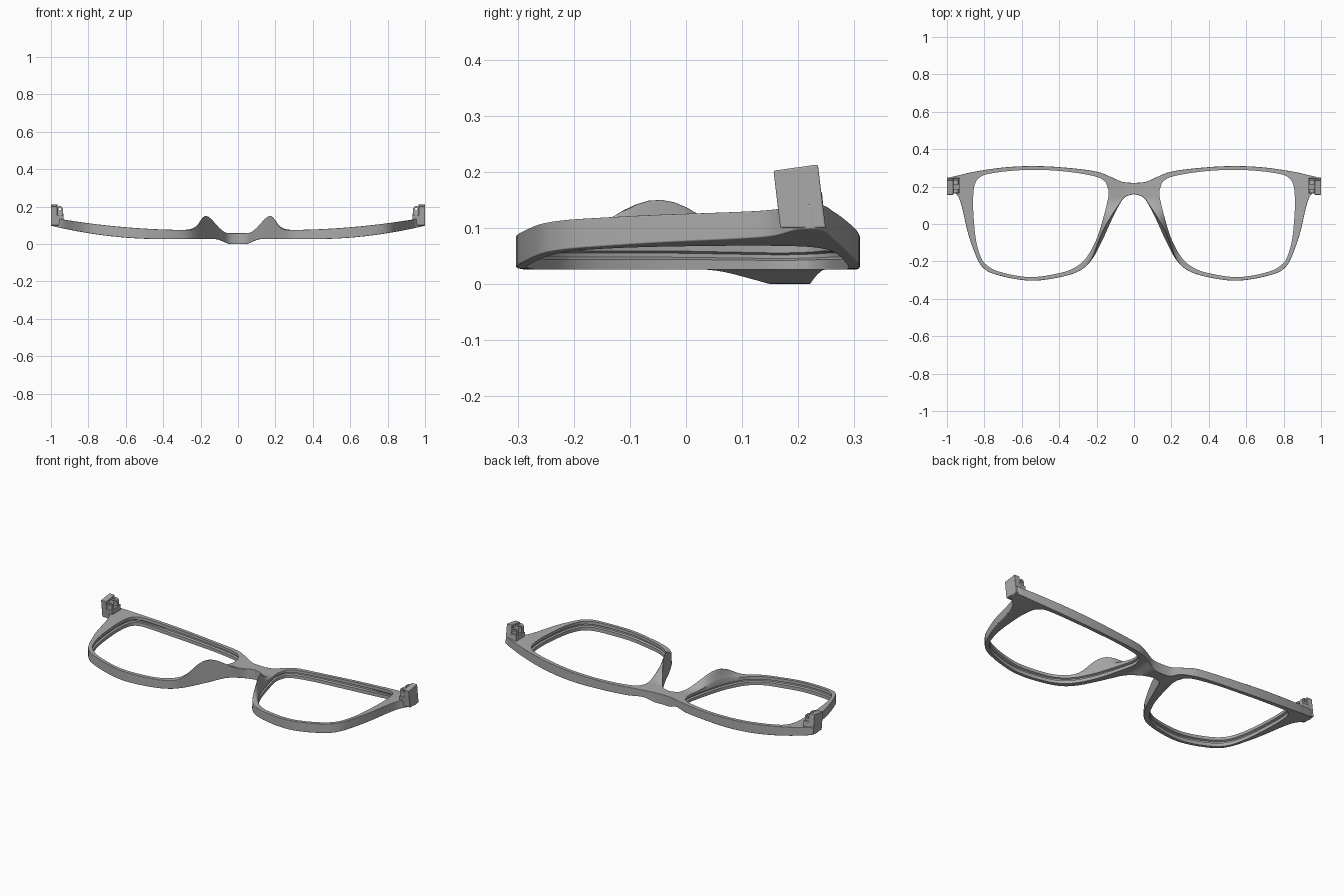
import bpy, bmesh, math
from mathutils import Vector

cube = bpy.data.objects.get("Cube")
if cube:
    bpy.data.objects.remove(cube)

GREY = (0.4, 0.4, 0.4, 1)
grey = bpy.data.materials.new("frame_grey")
grey.use_nodes = True
grey.diffuse_color = GREY
grey.node_tree.nodes["Principled BSDF"].inputs["Base Color"].default_value = GREY


def finish(name, bm, angle=40):
    """Turn a bmesh into a named, shaded object."""
    bmesh.ops.recalc_face_normals(bm, faces=bm.faces)
    mesh = bpy.data.meshes.new(name)
    bm.to_mesh(mesh)
    bm.free()
    mesh.materials.append(grey)
    obj = bpy.data.objects.new(name, mesh)
    bpy.context.collection.objects.link(obj)
    bpy.ops.object.select_all(action='DESELECT')
    bpy.context.view_layer.objects.active = obj
    obj.select_set(True)
    bpy.ops.object.shade_smooth_by_angle(angle=math.radians(angle))
    return obj


def mirror(obj):
    mod = obj.modifiers.new("mirror", 'MIRROR')
    mod.use_clip = True
    mod.merge_threshold = 0.0005


def bevel(obj, width, method):
    mod = obj.modifiers.new("bevel", 'BEVEL')
    mod.width = width
    mod.segments = 3
    mod.limit_method = method


def smoothstep(a, b, x):
    t = min(1, max(0, (x - a) / (b - a)))
    return t * t * (3 - 2 * t)


def catmull(points, steps):
    """Smooth open path through the points."""
    p = [points[0]] + points + [points[-1]]
    path = []
    for a, b, c, d in zip(p, p[1:], p[2:], p[3:]):
        for k in range(steps):
            t = k / steps
            path.append((2 * b + (c - a) * t + (2 * a - 5 * b + 4 * c - d) * t ** 2
                         + (3 * b - a - 3 * c + d) * t ** 3) / 2)
    return path + [points[-1]]


# Paired outline points: outer x, y and lens opening x, y
PAIRS = [
    (0, .22, .136, .18), (.06, .225, .143, .2), (.12, .25, .157, .228),
    (.2, .28, .21, .255), (.35, .3, .36, .28), (.53, .31, .53, .29),
    (.7, .302, .68, .282), (.85, .28, .79, .265), (.93, .262, .83, .245),
    (.992, .243, .85, .215), (.995, .2, .857, .18), (.945, .155, .86, .14),
    (.92, .09, .86, .08), (.89, -.04, .85, -.05), (.857, -.14, .832, -.14),
    (.815, -.225, .798, -.21), (.74, -.27, .72, -.255), (.56, -.303, .56, -.284),
    (.4, -.285, .41, -.265), (.29, -.25, .32, -.235), (.225, -.19, .255, -.18),
    (.17, -.09, .2, -.08), (.12, .02, .165, .03), (.085, .09, .147, .1),
    (.05, .142, .138, .14), (0, .16, .136, .16)]


# Curved front and back surfaces of the frame
def bottom_z(x):
    return .026 * smoothstep(.04, .12, x) + .2 * max(0, x - .4) ** 2


def top_z(x):
    return .058 + .017 * smoothstep(.03, .2, x) + .12 * max(0, x - .25) ** 2


def pad_height(x, y):
    d = abs(y + .045) / .19
    return .08 * math.cos(d * math.pi / 2) ** 2 if d < 1 and x < .4 else 0


# Eye rim, bridge and end piece as one swept section
samples = catmull([Vector(p) for p in PAIRS], 5)
first, last = samples[0], samples[-1]
samples += [last.lerp(first, k / 4) for k in range(1, 4)]
ROWS = 8
bm = bmesh.new()
weight = bm.edges.layers.float.new("bevel_weight_edge")
sections = []
for s in samples:
    outer = Vector((max(0, s[0]), s[1]))
    inner = Vector((s[2], s[3]))
    out_dir = (outer - inner).normalized()
    ring = []
    for k in range(ROWS + 1):
        u = k / ROWS
        p = outer.lerp(inner, u)
        hump = pad_height(p.x, p.y) * (1 - .8 * u ** 1.5)
        ring.append((p.x + .25 * hump * (1 - u), p.y, top_z(p.x) + hump))
    # Lens groove in the inner wall
    low, high = bottom_z(inner.x), ring[-1][2]
    base = top_z(inner.x)
    for depth, v in ((0, .68), (.01, .6), (.01, .45), (0, .37)):
        p = inner + out_dir * depth
        ring.append((p.x, p.y, low + (base - low) * v))
    for k in range(ROWS, -1, -1):
        p = outer.lerp(inner, k / ROWS)
        ring.append((p.x, p.y, bottom_z(p.x)))
    sections.append([bm.verts.new(c) for c in ring])
for a, b in zip(sections, sections[1:] + sections[:1]):
    n = len(a)
    for k in range(n):
        m = (k + 1) % n
        open_side = m == 0 and a[0].co.x < .0001 and b[0].co.x < .0001
        if not open_side:
            face = bm.faces.new((a[k], a[m], b[m], b[k]))
            if m == 0:
                for edge in (bm.edges.get((a[k], b[k])), bm.edges.get((a[0], b[0]))):
                    edge[weight] = 1
frame = finish("frame_front", bm)
mirror(frame)
bevel(frame, .008, 'WEIGHT')


def prism(name, profile, axis, start, end):
    """Extrude a flat profile along the x or y axis."""
    bm = bmesh.new()
    place = (lambda a, b, c: (c, a, b)) if axis == 'x' else (lambda a, b, c: (a, c, b))
    ends = [[bm.verts.new(place(a, b, c)) for a, b in profile] for c in (start, end)]
    for loop in ends:
        bm.faces.new(loop)
    for k in range(len(profile)):
        m = (k + 1) % len(profile)
        bm.faces.new((ends[0][k], ends[0][m], ends[1][m], ends[1][k]))
    return finish(name, bm, 30)


# Hinge block: outer wall and a lower base
wall = prism("hinge_wall", [(.168, .1), (.156, .202), (.235, .213), (.249, .1)], 'x', .966, 1)
base = prism("hinge_base", [(.168, .1), (.162, .155), (.242, .165), (.249, .1)], 'x', .932, .97)
for part in (wall, base):
    bevel(part, .003, 'ANGLE')
    mirror(part)

# Hinge knuckles with a bored pin hole
bpy.ops.mesh.primitive_cylinder_add(radius=.007, depth=.2, vertices=20,
                                    location=(.953, .2, .186), rotation=(math.pi / 2, 0, 0))
cutter = bpy.context.object
cutter.name = "pin_hole_cutter"
cutter.hide_render = True
cutter.hide_viewport = True
arc = [(.953 + .017 * math.cos(math.pi * k / 10), .186 + .017 * math.sin(math.pi * k / 10))
       for k in range(11)]
for label, y in (("front", .166), ("rear", .212)):
    knuckle = prism("hinge_knuckle_" + label, [(.936, .14), (.97, .14)] + arc, 'y', y, y + .022)
    bore = knuckle.modifiers.new("bore", 'BOOLEAN')
    bore.object = cutter
    bore.solver = 'EXACT'
    mirror(knuckle)
